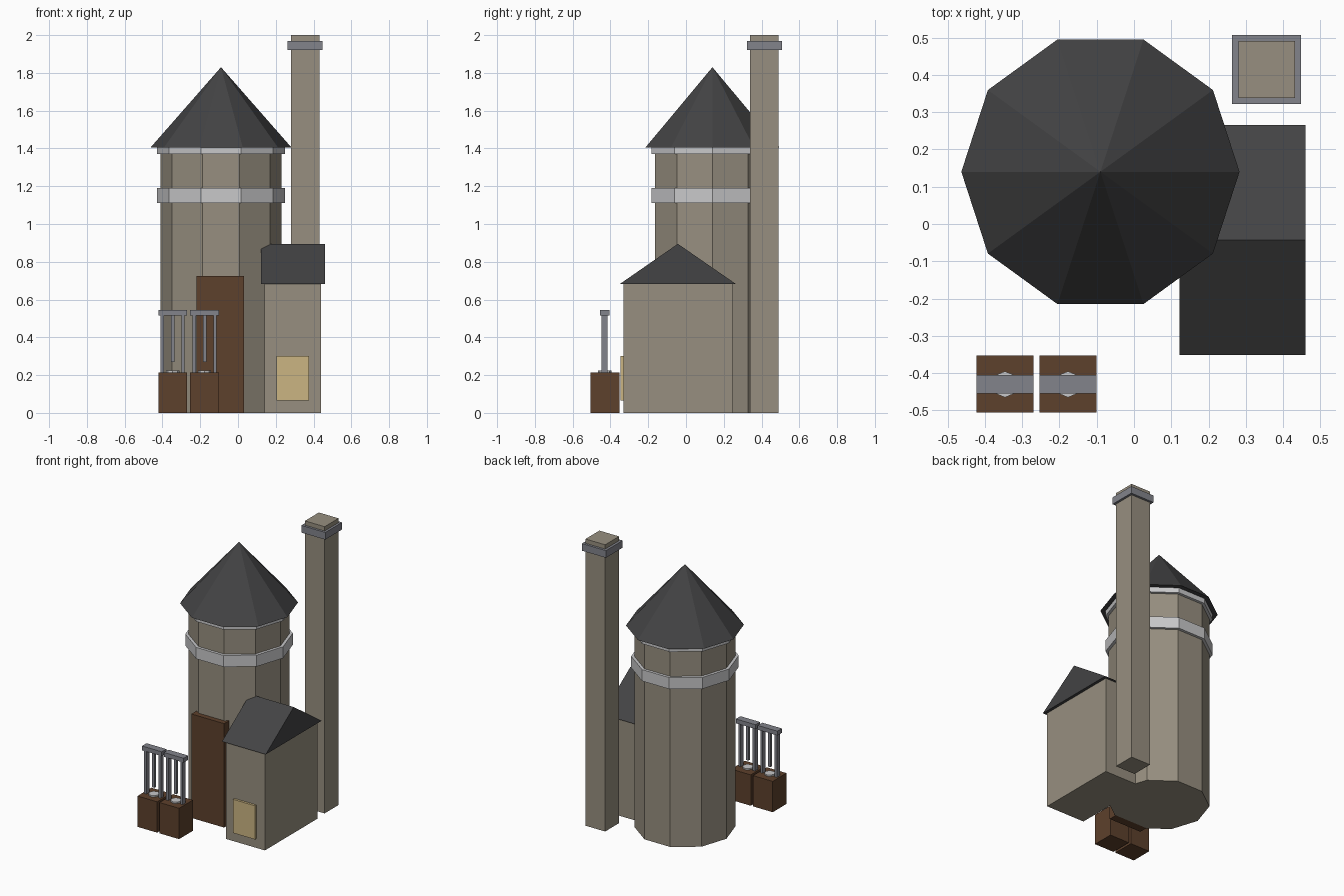
import bpy, bmesh, math

if "Cube" in bpy.data.objects:
    bpy.data.objects.remove(bpy.data.objects["Cube"])


def material(name, rgb):
    m = bpy.data.materials.new(name)
    m.diffuse_color = (*rgb, 1)
    m.use_nodes = True
    m.node_tree.nodes["Principled BSDF"].inputs["Base Color"].default_value = m.diffuse_color
    return m


STONE = material("warm stone", (0.31, 0.275, 0.215))
ROOF = material("dark slate", (0.056, 0.056, 0.058))
WOOD = material("dark wood", (0.110, 0.052, 0.025))
METAL = material("grey metal", (0.225, 0.23, 0.26))
PALE = material("pale metal", (0.58, 0.58, 0.59))
TAN = material("tan panel", (0.60, 0.46, 0.225))


def finish(name, bm, mat):
    bmesh.ops.recalc_face_normals(bm, faces=bm.faces)
    me = bpy.data.meshes.new(name)
    bm.to_mesh(me)
    bm.free()
    me.materials.append(mat)
    ob = bpy.data.objects.new(name, me)
    bpy.context.collection.objects.link(ob)
    return ob


def box(name, xs, ys, zs, mat):
    bm = bmesh.new()
    bmesh.ops.create_cube(bm, size=1)
    for v in bm.verts:
        v.co = [r[0] + (c + 0.5) * (r[1] - r[0]) for c, r in zip(v.co, (xs, ys, zs))]
    return finish(name, bm, mat)


def prism(name, centre, r, zs, mat, sides=10):
    """Upright many-sided prism with a corner pointing along +x."""
    bm = bmesh.new()
    ring = [bm.verts.new((centre[0] + r * math.cos(2 * math.pi * i / sides),
                          centre[1] + r * math.sin(2 * math.pi * i / sides), zs[0]))
            for i in range(sides)]
    face = bm.faces.new(ring)
    ext = bmesh.ops.extrude_face_region(bm, geom=[face], use_keep_orig=True)
    for g in ext["geom"]:
        if isinstance(g, bmesh.types.BMVert):
            g.co.z = zs[1]
    return finish(name, bm, mat)


def cone(name, centre, r, zs, mat, sides=10):
    bm = bmesh.new()
    ring = [bm.verts.new((centre[0] + r * math.cos(2 * math.pi * i / sides),
                          centre[1] + r * math.sin(2 * math.pi * i / sides), zs[0]))
            for i in range(sides)]
    tip = bm.verts.new((*centre, zs[1]))
    bm.faces.new(ring)
    for i in range(sides):
        bm.faces.new((ring[i], ring[(i + 1) % sides], tip))
    return finish(name, bm, mat)


# Round tower with two bands and a pointed roof
C = (-0.09, 0.14)
prism("tower", C, 0.32, (0, 1.405), STONE)
prism("lower_band", C, 0.34, (1.11, 1.19), PALE)
prism("upper_band", C, 0.34, (1.37, 1.41), PALE)
cone("tower_roof", C, 0.373, (1.405, 1.83), ROOF)
box("door", (-0.22, 0.033), (-0.20, -0.14), (0, 0.725), WOOD)

# Side house with gable roof, ridge along x
box("annex", (0.14, 0.44), (-0.332, 0.246), (0, 0.685), STONE)
bm = bmesh.new()
ends = [[bm.verts.new((x, y, z)) for y, z in ((-0.351, 0.682), (0.265, 0.682), (-0.043, 0.895))]
        for x in (0.122, 0.46)]
bm.faces.new(ends[0])
bm.faces.new(ends[1])
for i in range(3):
    j = (i + 1) % 3
    bm.faces.new((ends[0][i], ends[0][j], ends[1][j], ends[1][i]))
finish("annex_roof", bm, ROOF)
box("hatch", (0.205, 0.375), (-0.348, -0.33), (0.065, 0.30), TAN)

# Tall chimney with a collar
box("chimney", (0.28, 0.432), (0.338, 0.491), (0, 2.0), STONE)
box("chimney_collar", (0.263, 0.448), (0.322, 0.507), (1.92, 1.97), METAL)

# Two small presses standing on wooden blocks
for n, cx in enumerate((-0.346, -0.177), 1):
    y = -0.43
    box(f"block_{n}", (cx - 0.076, cx + 0.076), (y - 0.075, y + 0.077), (0, 0.215), WOOD)
    prism(f"plate_{n}", (cx, y), 0.035, (0.21, 0.225), PALE, 8)
    for side, s in (("left", -1), ("right", 1)):
        px = cx + s * 0.055
        box(f"post_{side}_{n}", (px - 0.009, px + 0.009), (y - 0.018, y + 0.014), (0.21, 0.52), METAL)
    box(f"rod_{n}", (cx - 0.009, cx + 0.009), (y - 0.01, y + 0.008), (0.27, 0.52), METAL)
    box(f"crossbar_{n}", (cx - 0.076, cx + 0.076), (y - 0.025, y + 0.025), (0.515, 0.545), METAL)
